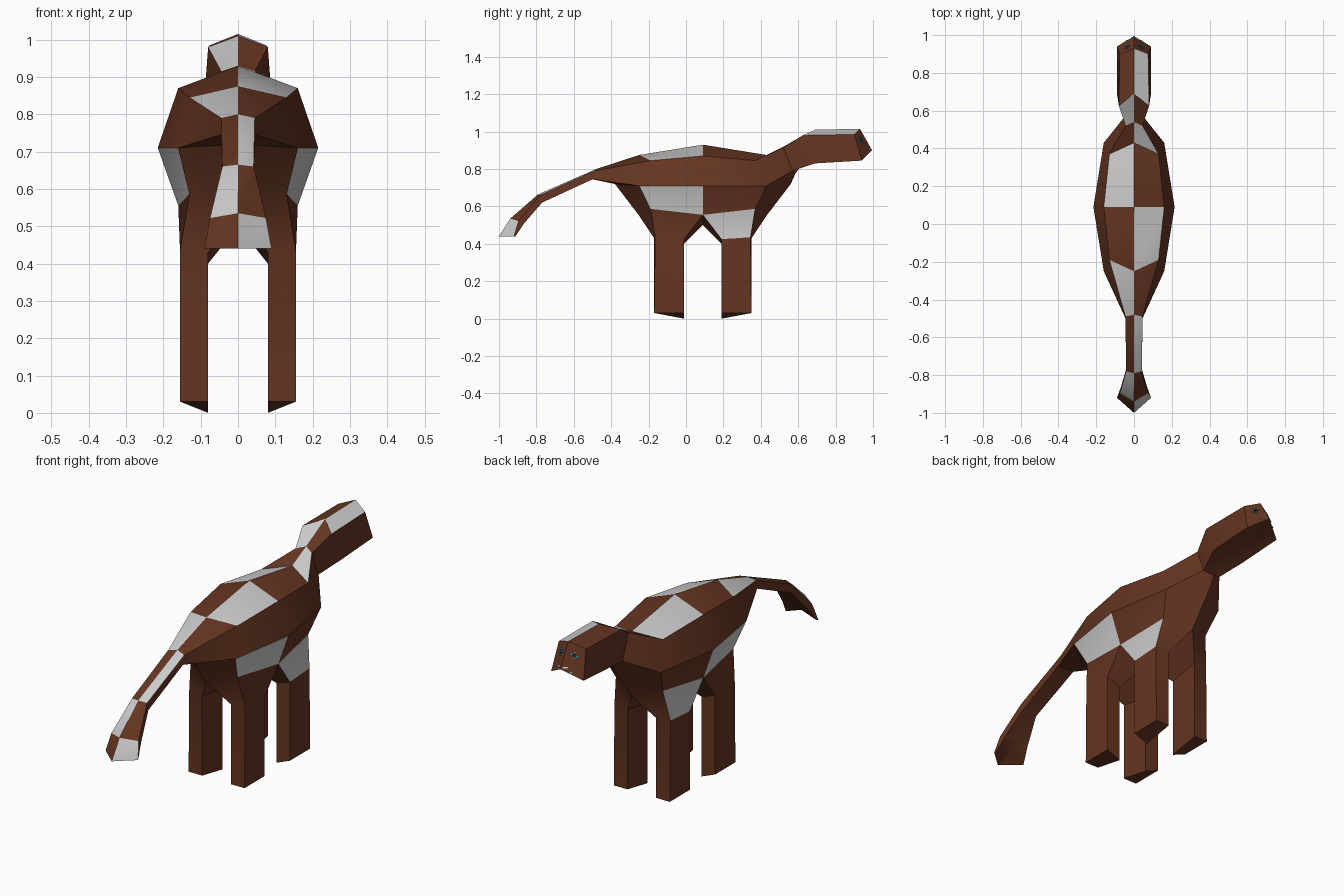
import bpy, bmesh, math
from mathutils import Vector

if "Cube" in bpy.data.objects:
    bpy.data.objects.remove(bpy.data.objects["Cube"])


def material(name, rgb):
    m = bpy.data.materials.new(name)
    m.diffuse_color = (*rgb, 1)
    m.use_nodes = True
    m.node_tree.nodes["Principled BSDF"].inputs["Base Color"].default_value = m.diffuse_color
    return m


BROWN = material("brown_coat", (0.13, 0.035, 0.015))
WHITE = material("white_patch", (0.8, 0.8, 0.8))
BLUE = material("eye_blue", (0.03, 0.42, 0.68))
DARK = material("eye_dark", (0.02, 0.01, 0.01))


def flip(p):
    # the barrel of the body is symmetric about y = 0.09
    return (p[0], 0.18 - p[1], p[2])


# Half cross-sections: top centre, upper side, lower side, bottom centre
tail = [
    [(0, -1.0, .44), (.09, -.92, .44), (.085, -.912, .44), (0, -.9, .48)],
    [(0, -.94, .535), (.075, -.895, .522), (.07, -.865, .51), (0, -.86, .52)],
    [(0, -.79, .665), (.042, -.78, .66), (.042, -.77, .62), (0, -.77, .62)],
    [(0, -.48, .80), (.045, -.49, .79), (.045, -.5, .745), (0, -.5, .745)],
]
rear = [(0, -.25, .875), (.13, -.19, .845), (.16, -.25, .71), (0, -.38, .72)]
middle = [(0, .09, .93), (.16, .09, .87), (.215, .09, .71)]
fore = [flip(p) for p in rear]
head = [
    [(0, .54, .93), (.045, .52, .915), (.048, .57, .79), (0, .585, .775)],
    [(0, .69, 1.01), (.08, .625, .98), (.09, .69, .83), (0, .62, .825)],
    [(0, .93, 1.015), (.075, .9, .985), (.09, .94, .845), (0, .995, .90)],
]
# Hip and leg rings: inner-belly side, outer, back, centre
hip = [(.16, .09, .555), (.13, -.19, .587), (0, -.25, .55), (0, .09, .50)]
leg_top = [(.155, -.01, .425), (.155, -.165, .435), (.08, -.17, .43), (.08, -.01, .4)]
foot = [(.155, -.01, .03), (.155, -.17, .03), (.08, -.17, .03), (.08, -.01, .0)]

bm = bmesh.new()


def face(points, side, white=False):
    f = bm.faces.new([bm.verts.new((p[0] * side, p[1], p[2])) for p in points])
    f.material_index = int(white)


def strip(a, b, i, side, white=False):
    j = (i + 1) % len(a)
    face([a[i], b[i], b[j], a[j]], side, white)


for side in (-1, 1):
    # Back of tail, trunk, neck and head, patches alternating along the spine
    rings = tail + [rear, middle, fore] + head
    for n, (a, b) in enumerate(zip(rings, rings[1:])):
        trunk = a is middle or b is middle
        for i in range(2 if trunk else 3):
            strip(a, b, i, side, i == 0 and (n % 2 == 0) == (side == 1))
    face(tail[0], side)
    face(head[-1], side)
    # Lower flank, rump or chest, hip and leg
    for k, (end, move) in enumerate(((rear, lambda p: p), (fore, flip))):
        h, t, f = ([move(p) for p in r] for r in (hip, leg_top, foot))
        face([end[2], middle[2], h[0], h[1]], side, k == 0)
        face([end[2], h[1], h[2], end[3]], side)
        for i in range(4):
            strip(h, t, i, side, k == 1 and i == 0)
            strip(t, f, i, side)
        face(f, side)

bmesh.ops.remove_doubles(bm, verts=bm.verts, dist=1e-4)
# drop coincident internal faces created on shared hip edges, if any
bmesh.ops.recalc_face_normals(bm, faces=bm.faces)
mesh = bpy.data.meshes.new("animal_body")
bm.to_mesh(mesh)
bm.free()
mesh.materials.append(BROWN)
mesh.materials.append(WHITE)
body = bpy.data.objects.new("animal_body", mesh)
bpy.context.collection.objects.link(body)
bpy.context.view_layer.objects.active = body
body.select_set(True)
bpy.ops.object.shade_smooth_by_angle(angle=math.radians(35))


# Facial details sit on the two front quads of the head
T, P, Q, N = (Vector(p) for p in head[-1])


def on_face(u, v, side):
    p = T.lerp(P, u).lerp(N.lerp(Q, u), v)
    normal = (N - T).cross(P - T).normalized()
    if normal.y < 0:
        normal.negate()
    p = p + normal * 0.003
    return Vector((p.x * side, p.y, p.z)), Vector((normal.x * side, normal.y, normal.z))


def plate(name, u, v, side, size, mat):
    centre, normal = on_face(u, v, side)
    bpy.ops.mesh.primitive_cylinder_add(vertices=8, radius=1, depth=1, location=centre)
    o = bpy.context.object
    o.name = name
    o.rotation_euler = normal.to_track_quat('Z', 'Y').to_euler()
    o.scale = (size[0], size[1], 0.004)
    o.data.materials.append(mat)


for side, label in ((-1, "left"), (1, "right")):
    plate(label + "_pupil", .45, .36, side, (.006, .006), DARK)
    for k, (du, dv) in enumerate(((.15, 0), (-.15, 0), (0, .1), (0, -.1))):
        plate(f"{label}_eye_dot_{k}", .45 + du, .36 + dv, side, (.006, .006), BLUE)
    plate(label + "_mouth", .2, .87, side, (.017, .004), WHITE)
    plate(label + "_mouth_corner", .45, .95, side, (.004, .004), WHITE)
